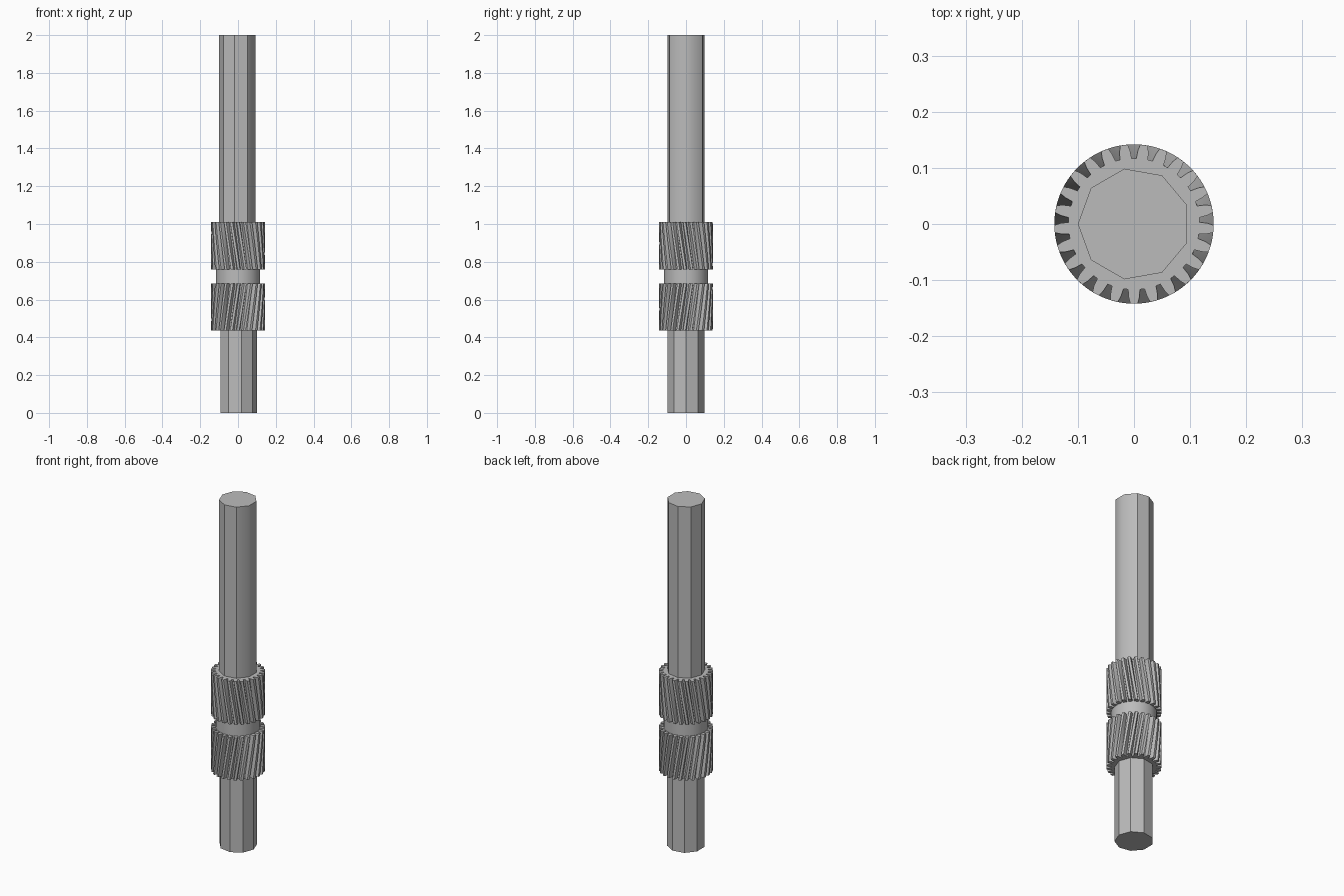
import bpy, bmesh
from math import cos, sin, pi, radians

cube = bpy.data.objects.get("Cube")
if cube:
    bpy.data.objects.remove(cube, do_unlink=True)

# Single steel colour
steel = bpy.data.materials.new("steel grey")
steel.use_nodes = True
GREY = (0.5, 0.5, 0.5, 1)
steel.diffuse_color = GREY
steel.node_tree.nodes["Principled BSDF"].inputs["Base Color"].default_value = GREY


def loft(name, outline, z0, z1, steps=1, twist=0.0):
    """Stack copies of a polar outline from z0 to z1, turning by twist in total."""
    bm = bmesh.new()
    rings = []
    for i in range(steps + 1):
        t = i / steps
        z = z0 + (z1 - z0) * t
        rings.append([bm.verts.new((r * cos(a + twist * t), r * sin(a + twist * t), z))
                      for r, a in outline])
    n = len(outline)
    for low, high in zip(rings, rings[1:]):
        for j in range(n):
            k = (j + 1) % n
            bm.faces.new((low[j], low[k], high[k], high[j]))
    bm.faces.new(list(reversed(rings[0])))
    bm.faces.new(rings[-1])
    bmesh.ops.recalc_face_normals(bm, faces=bm.faces)
    mesh = bpy.data.meshes.new(name)
    bm.to_mesh(mesh)
    bm.free()
    mesh.materials.append(steel)
    obj = bpy.data.objects.new(name, mesh)
    bpy.context.collection.objects.link(obj)
    return obj


def smooth(obj, angle=30):
    bpy.ops.object.select_all(action='DESELECT')
    obj.select_set(True)
    bpy.context.view_layer.objects.active = obj
    bpy.ops.object.shade_smooth_by_angle(angle=radians(angle))


def polygon(radius, sides, start=0.0):
    return [(radius, start + 2 * pi * i / sides) for i in range(sides)]


# Shaft: nine-sided, the upper half turned so a corner points to -x
SHAFT, SIDES = 0.1, 9
loft("lower_shaft", polygon(SHAFT, SIDES), 0, 0.5)
upper = loft("upper_shaft", polygon(SHAFT, SIDES, pi), 0.95, 2)

# The +x side of the upper shaft is rounded by shading over two corners
mesh = upper.data
for face in mesh.polygons:
    face.use_smooth = True
for edge in mesh.edges:
    a, b = (mesh.vertices[v].co for v in edge.vertices)
    upright = abs(a.z - b.z) > 0.1
    edge.use_edge_sharp = not (upright and a.x > 0.08)

# Collar between the two toothed bands
ROOT, TIP = 0.117, 0.142
smooth(loft("collar", polygon(ROOT, 48), 0.6, 0.85))

# Toothed bands: helical teeth of opposite hand, a gap centred on +y at the outer ends
TEETH = 25
GAP = [(TIP, -0.08), (0.131, -0.053), (ROOT, -0.036),
       (ROOT, 0.036), (0.131, 0.053), (TIP, 0.08)]
gear = [(r, pi / 2 + 2 * pi * i / TEETH + a) for i in range(TEETH) for r, a in GAP]
TWIST = 0.28
for name, inner, outer in (("upper_gear", 0.76, 1.01), ("lower_gear", 0.685, 0.437)):
    smooth(loft(name, gear, outer, inner, 10, TWIST))
